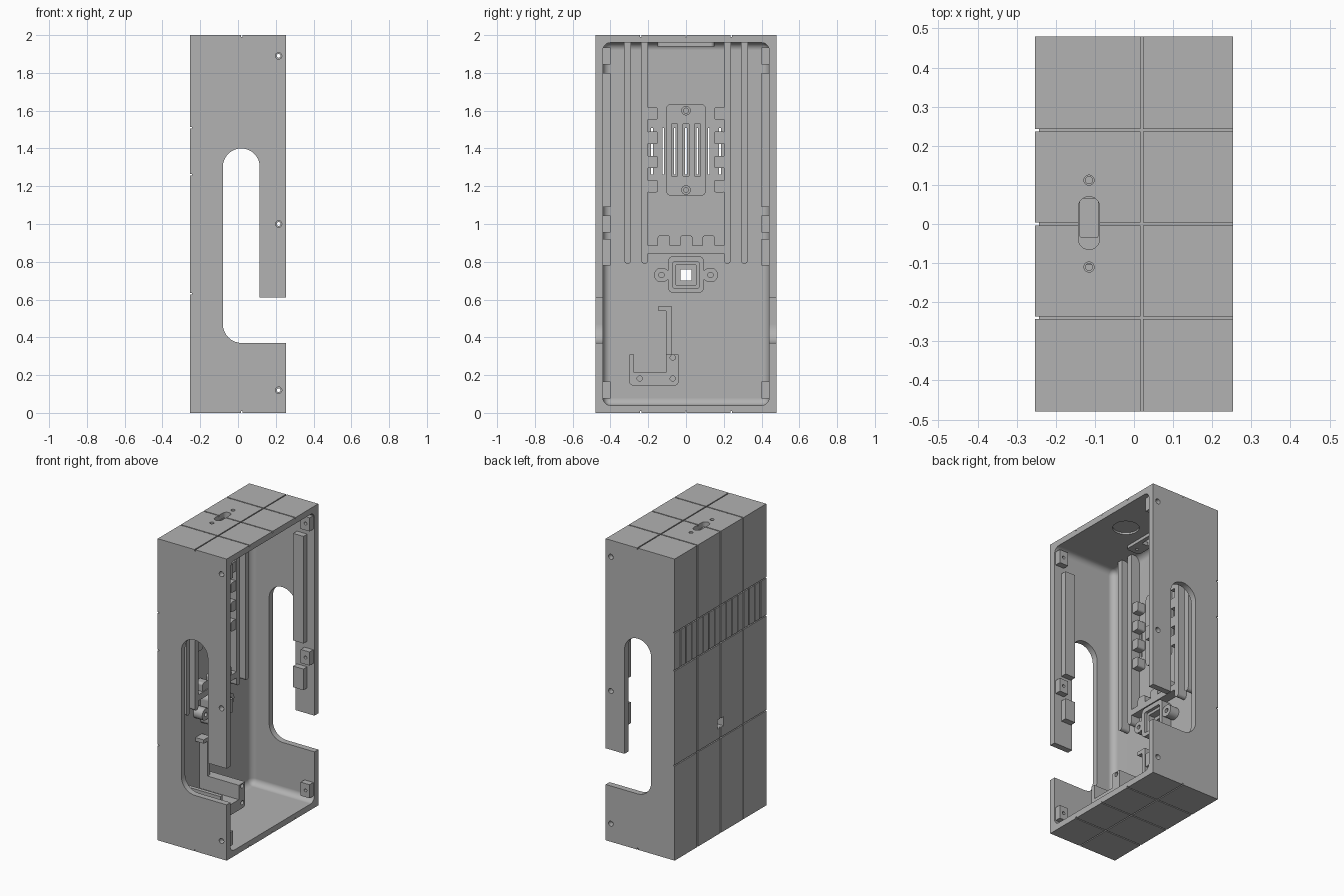
import bpy, bmesh
from math import sin, cos, pi, radians
from mathutils import Vector

if "Cube" in bpy.data.objects:
    bpy.data.objects.remove(bpy.data.objects["Cube"], do_unlink=True)

grey = bpy.data.materials.new("plain grey")
grey.use_nodes = True
colour = (0.445, 0.445, 0.445, 1)
grey.diffuse_color = colour
grey.node_tree.nodes["Principled BSDF"].inputs["Base Color"].default_value = colour

HX, HY, WALL = 0.253, 0.48, 0.04
FLOOR = -0.21          # inner face of the closed side
BASE = FLOOR - 0.01    # parts sink slightly into it


def arc(cu, cv, r, a0, a1, n=8):
    return [(cu + r * cos(radians(a0 + (a1 - a0) * i / n)),
             cv + r * sin(radians(a0 + (a1 - a0) * i / n))) for i in range(n + 1)]


def rect(u0, u1, v0, v1):
    return [(u0, v0), (u1, v0), (u1, v1), (u0, v1)]


def rounded(u0, u1, v0, v1, r):
    return (arc(u1 - r, v1 - r, r, 0, 90) + arc(u0 + r, v1 - r, r, 90, 180)
            + arc(u0 + r, v0 + r, r, 180, 270) + arc(u1 - r, v0 + r, r, 270, 360))


def circle(u, v, r):
    return arc(u, v, r, 0, 360, 24)[:-1]


def prism(name, profile, axis, a, b):
    """Extrude a 2D profile along an axis from a to b."""
    place = {"x": lambda u, v, w: (w, u, v), "y": lambda u, v, w: (u, w, v),
             "z": lambda u, v, w: (u, v, w)}[axis]
    bm = bmesh.new()
    verts = []
    for u, v in profile:
        co = Vector(place(u, v, a))
        if not verts or min((co - p.co).length for p in verts) > 1e-5:
            verts.append(bm.verts.new(co))
    face = bm.faces.new(verts)
    out = bmesh.ops.extrude_face_region(bm, geom=[face])
    step = Vector(place(0, 0, b - a))
    for v in out["geom"]:
        if isinstance(v, bmesh.types.BMVert):
            v.co += step
    bmesh.ops.recalc_face_normals(bm, faces=bm.faces)
    mesh = bpy.data.meshes.new(name)
    bm.to_mesh(mesh)
    bm.free()
    mesh.materials.append(grey)
    ob = bpy.data.objects.new(name, mesh)
    bpy.context.collection.objects.link(ob)
    return ob


def activate(ob):
    bpy.ops.object.select_all(action="DESELECT")
    ob.select_set(True)
    bpy.context.view_layer.objects.active = ob


def cut(ob, profile, axis, a, b, cutter=None):
    cutter = cutter or prism("cutter", profile, axis, a, b)
    cutter.hide_render = True
    mod = ob.modifiers.new("cut", "BOOLEAN")
    mod.operation, mod.solver, mod.object = "DIFFERENCE", "EXACT", cutter
    activate(ob)
    bpy.ops.object.modifier_apply(modifier=mod.name)
    bpy.data.objects.remove(cutter, do_unlink=True)


# Shell with a cavity that has filleted inner edges and an open +x side
shell = prism("shell", rect(-HX, HX, -HY, HY), "z", 0, 2)
cavity = prism("cavity", rect(-HY + WALL, HY - WALL, WALL, 2 - WALL), "x", FLOOR, 0.4)
bm = bmesh.new()
bm.from_mesh(cavity.data)
edges = [e for e in bm.edges if min(v.co.x for v in e.verts) < 0]
bmesh.ops.bevel(bm, geom=edges, offset=0.04, segments=6, profile=0.5, affect="EDGES")
bm.to_mesh(cavity.data)
bm.free()
cut(shell, None, "x", 0, 0, cavity)

# Long hooked slot through both side walls
slot = ([(0.115, 0.61), (0.4, 0.61), (0.4, 0.37)] + arc(0.02, 0.47, 0.1, 270, 180)
        + arc(0.0175, 1.3025, 0.0975, 180, 0, 16))
cut(shell, slot, "y", -0.6, 0.6)

# Thin panel grooves on the closed side, top and bottom
G, DEEP = 0.0035, 0.01
for y in (-0.24, 0, 0.24):
    cut(shell, rect(y - G, y + G, -0.1, 2.1), "x", -0.4, -HX + DEEP)
    cut(shell, rect(-0.4, 0.4, y - G, y + G), "z", 2 - DEEP, 2.1)
    cut(shell, rect(-0.4, 0.4, y - G, y + G), "z", -0.1, DEEP)
for z0, z1 in ((2 - DEEP, 2.1), (-0.1, DEEP)):
    cut(shell, rect(0.02 - G, 0.02 + G, -0.6, 0.6), "z", z0, z1)
for z in (0.63, 1.26, 1.51):
    cut(shell, rect(-0.6, 0.6, z - G, z + G), "x", -0.4, -HX + DEEP)

# Row of vent slits; the central ones go right through
for k in range(-7, 8):
    y = k * 0.06
    end = FLOOR + 0.02 if abs(k) <= 3 else -HX + 0.02
    cut(shell, rect(y - 0.004, y + 0.004, 1.262, 1.508), "x", -0.4, end)

# Square sensor window
cut(shell, rect(-0.03, 0.03, 0.7, 0.76), "x", -0.4, FLOOR + 0.05)

# Top switch opening, its screw holes, and a round recess under the top
cut(shell, rounded(-0.142, -0.088, -0.065, 0.07, 0.0265), "z", 1.9, 2.1)
for y in (-0.11, 0.112):
    cut(shell, circle(-0.115, y, 0.013), "z", 1.9, 2.1)
cut(shell, circle(0.08, 0.02, 0.08), "z", 1.9, 1.972)
frame = prism("switch_frame", rounded(-0.165, -0.065, -0.15, 0.15, 0.02), "z", 1.94, 1.965)
cut(frame, rounded(-0.138, -0.092, -0.035, 0.065, 0.005), "z", 1.9, 2.1)
for y in (-0.11, 0.112):
    cut(frame, circle(-0.115, y, 0.009), "z", 1.9, 2.1)

# Screw holes, screw blocks and lid rails on both side walls
screws = (0.12, 1.0, 1.89)
for z in screws:
    cut(shell, circle(0.215, z, 0.017), "y", -0.6, 0.6)
for side, s in (("right", -1), ("left", 1)):
    for i, z in enumerate(screws):
        block = prism(f"screw_block_{side}_{i + 1}",
                      rect(0.18, 0.245, z - 0.045, z + 0.045), "y", s * 0.4, s * 0.445)
        cut(block, circle(0.215, z, 0.01), "y", -0.6, 0.6)
    for part, z0, z1 in (("lower", 0.78, 0.92), ("upper", 1.09, 1.8)):
        prism(f"lid_rail_{side}_{part}", rect(0.125, 0.2, z0, z1), "y", s * 0.4, s * 0.445)

    # Long ribs on the inside with rounded lower ends
    for part, y in (("inner", 0.219), ("outer", 0.309)):
        rib = arc(s * y, 0.808, 0.0185, 180, 360) + [(s * y + 0.0185, 1.965), (s * y - 0.0185, 1.965)]
        prism(f"long_rib_{side}_{part}", rib, "x", BASE, -0.15)

    # Comb teeth beside the vents
    for i in range(4):
        z = 1.2 + i * 0.1283
        y0, y1 = sorted((s * 0.148, s * 0.205))
        prism(f"comb_tooth_{side}_{i + 1}", rounded(y0, y1, z - 0.033, z + 0.033, 0.012),
              "x", BASE, -0.155)

# Cross bar with three teeth
prism("cross_bar", rect(-0.205, 0.205, 0.845, 0.885), "x", BASE, -0.15)
for i, y in enumerate((-0.117, 0.002, 0.12)):
    prism(f"cross_bar_tooth_{i + 1}", rounded(y - 0.033, y + 0.033, 0.86, 0.94, 0.015),
          "x", BASE, -0.155)

# Vent cover plate with three slots and two screw rings
cover = prism("vent_cover", rounded(-0.105, 0.105, 1.15, 1.635, 0.025), "x", BASE, -0.18)
for y in (-0.06, 0, 0.06):
    cut(cover, rect(y - 0.016, y + 0.016, 1.255, 1.53), "x", -0.3, 0)
for i, z in enumerate((1.18, 1.6)):
    cut(cover, circle(0, z, 0.013), "x", FLOOR + 0.004, 0)
    ring = prism(f"cover_screw_ring_{i + 1}", circle(0, z, 0.025), "x", BASE, -0.172)
    cut(ring, circle(0, z, 0.013), "x", FLOOR + 0.004, 0)

# Sensor mount: hollow square boss with two screw ears
boss = prism("sensor_boss", rounded(-0.095, 0.095, 0.635, 0.83, 0.03), "x", BASE, -0.14)
cut(boss, rounded(-0.07, 0.07, 0.66, 0.8, 0.012), "x", -0.16, 0)
cut(boss, rect(-0.052, 0.052, 0.678, 0.782), "x", FLOOR + 0.004, 0)
cut(boss, rect(-0.03, 0.03, 0.7, 0.76), "x", -0.4, 0)
for side, s in (("right", -1), ("left", 1)):
    y0, y1 = sorted((s * 0.09, s * 0.168))
    ear = prism(f"sensor_ear_{side}", rounded(y0, y1, 0.692, 0.768, 0.036), "x", BASE, -0.145)
    cut(ear, circle(s * 0.13, 0.73, 0.014), "x", FLOOR + 0.01, 0)

# Tall U-shaped bracket with screw holes, and a low hook above it
u_shape = (arc(-0.28, 0.165, 0.02, 180, 270) + arc(-0.06, 0.165, 0.02, 270, 360)
           + [(-0.04, 0.31), (-0.105, 0.31), (-0.105, 0.215), (-0.275, 0.215),
              (-0.275, 0.31), (-0.3, 0.31)])
bracket = prism("bracket", u_shape, "x", BASE, 0.08)
for y, z in ((-0.245, 0.182), (-0.07, 0.182), (-0.07, 0.293)):
    cut(bracket, circle(y, z, 0.014), "x", -0.05, 0.2)
hook = [(-0.105, 0.3), (-0.078, 0.3), (-0.078, 0.565), (-0.145, 0.565),
        (-0.145, 0.54), (-0.105, 0.54)]
prism("cable_hook", hook, "x", BASE, -0.15)

# Smooth the curved faces and keep the flat ones flat
for ob in [o for o in bpy.context.collection.objects if o.type == "MESH"]:
    activate(ob)
    bpy.ops.object.shade_smooth_by_angle(angle=radians(30))
    mod = ob.modifiers.new("even_normals", "WEIGHTED_NORMAL")
    mod.keep_sharp = True
